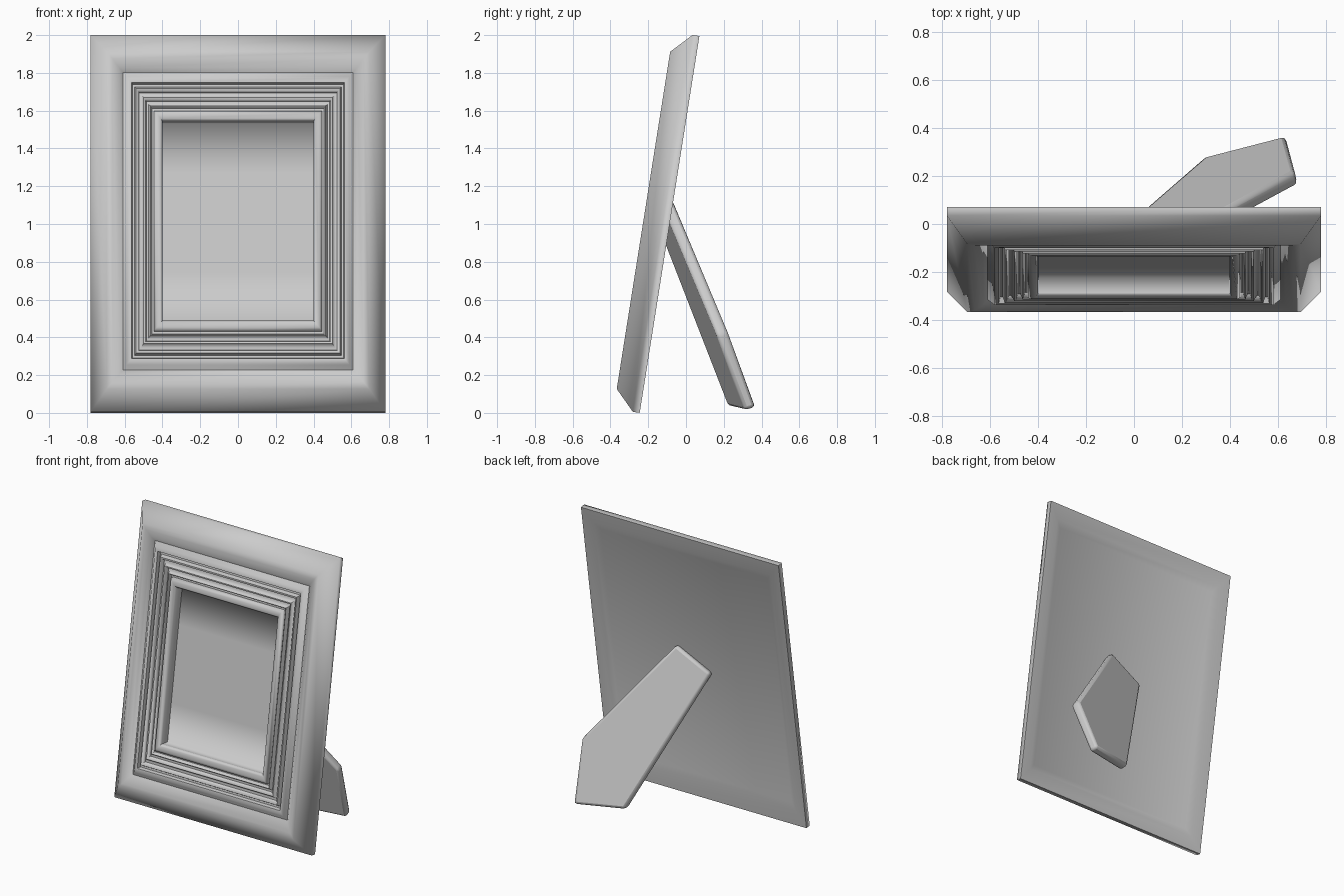
import bpy, bmesh, math
from mathutils import Vector

if "Cube" in bpy.data.objects:
    bpy.data.objects.remove(bpy.data.objects["Cube"], do_unlink=True)

GREY = (0.6, 0.6, 0.6, 1)
mat = bpy.data.materials.new("plain_grey")
mat.use_nodes = True
mat.diffuse_color = GREY
mat.node_tree.nodes["Principled BSDF"].inputs["Base Color"].default_value = GREY

TILT = math.radians(9)
HALF_W, HALF_H = 0.78, 1.01
STRETCH = 1.25  # moulding is wider on the top and bottom rails


def place(x, v, w):
    """Leaning frame coordinates: across, up the frame, out of its front."""
    u = v + HALF_H
    return Vector((x, -0.245 + u * math.sin(TILT) - w * math.cos(TILT),
                   u * math.cos(TILT) + w * math.sin(TILT)))


def finish(name, bm, angle):
    bmesh.ops.recalc_face_normals(bm, faces=bm.faces)
    mesh = bpy.data.meshes.new(name)
    bm.to_mesh(mesh)
    bm.free()
    obj = bpy.data.objects.new(name, mesh)
    bpy.context.collection.objects.link(obj)
    mesh.materials.append(mat)
    bpy.ops.object.select_all(action="DESELECT")
    obj.select_set(True)
    bpy.context.view_layer.objects.active = obj
    bpy.ops.object.shade_smooth_by_angle(angle=math.radians(angle))
    return obj


def ring(bm, inset, w):
    a, b = HALF_W - inset, HALF_H - inset * STRETCH
    return [bm.verts.new(place(x, v, w))
            for x, v in ((-a, -b), (a, -b), (a, b), (-a, b))]


# Moulded frame: (inset, height) profile from the back rim round to the opening
profile = [(0.12, 0.03), (0.08, 0.01), (0, 0), (0, 0.037), (0.085, 0.14),
           (0.115, 0.14), (0.15, 0.125), (0.17, 0.105), (0.19, 0.125)]
# Stepped beads, each dropping into a narrow groove
for start, end in ((0.19, 0.222), (0.235, 0.257), (0.275, 0.295), (0.31, 0.325)):
    profile += [(start + 0.006, 0.133), (end - 0.006, 0.13),
                (end, 0.105), (end + 0.01, 0.105)]
profile += [(0.337, 0.13), (0.35, 0.138), (0.37, 0.135), (0.38, 0.12), (0.38, 0.05)]

bm = bmesh.new()
rings = [ring(bm, *p) for p in profile]
for lower, upper in zip(rings, rings[1:]):
    for i in range(4):
        j = (i + 1) % 4
        bm.faces.new((lower[i], lower[j], upper[j], upper[i]))
bm.faces.new(rings[0])
finish("moulded_frame", bm, 65)

# Recessed picture panel, with its top and bottom turned forward
bm = bmesh.new()
top = HALF_H - 0.38 * STRETCH - 0.002
rows = [(top, 0.12), (top, 0.055), (top * 0.5, 0.055),
        (-top * 0.5, 0.055), (-top, 0.055), (-top, 0.12)]
sheet = [[bm.verts.new(place(x, v, w)) for x in (-0.399, 0.399)] for v, w in rows]
for p, q in zip(sheet, sheet[1:]):
    bm.faces.new((p[0], p[1], q[1], q[0]))
finish("picture_panel", bm, 180)

# Angled stand: outline of the outer face, thickened towards the frame
outline = [Vector(p) for p in ((0.13, -0.07, 1.13), (0.67, 0.22, 0.43),
                               (0.63, 0.37, 0.03), (0.29, 0.28, 0.05),
                               (-0.13, -0.085, 0.99))]
inward = Vector((0.19, -0.95, -0.25)) * 0.062
bm = bmesh.new()
outer = [bm.verts.new(p) for p in outline]
inner = [bm.verts.new(p + inward) for p in outline]
bm.faces.new(outer)
bm.faces.new(inner[::-1])
for i in range(5):
    j = (i + 1) % 5
    bm.faces.new((outer[i], inner[i], inner[j], outer[j]))
stand = finish("back_stand", bm, 60)
bevel = stand.modifiers.new("soft_edges", "BEVEL")
bevel.width = 0.018
bevel.segments = 2
